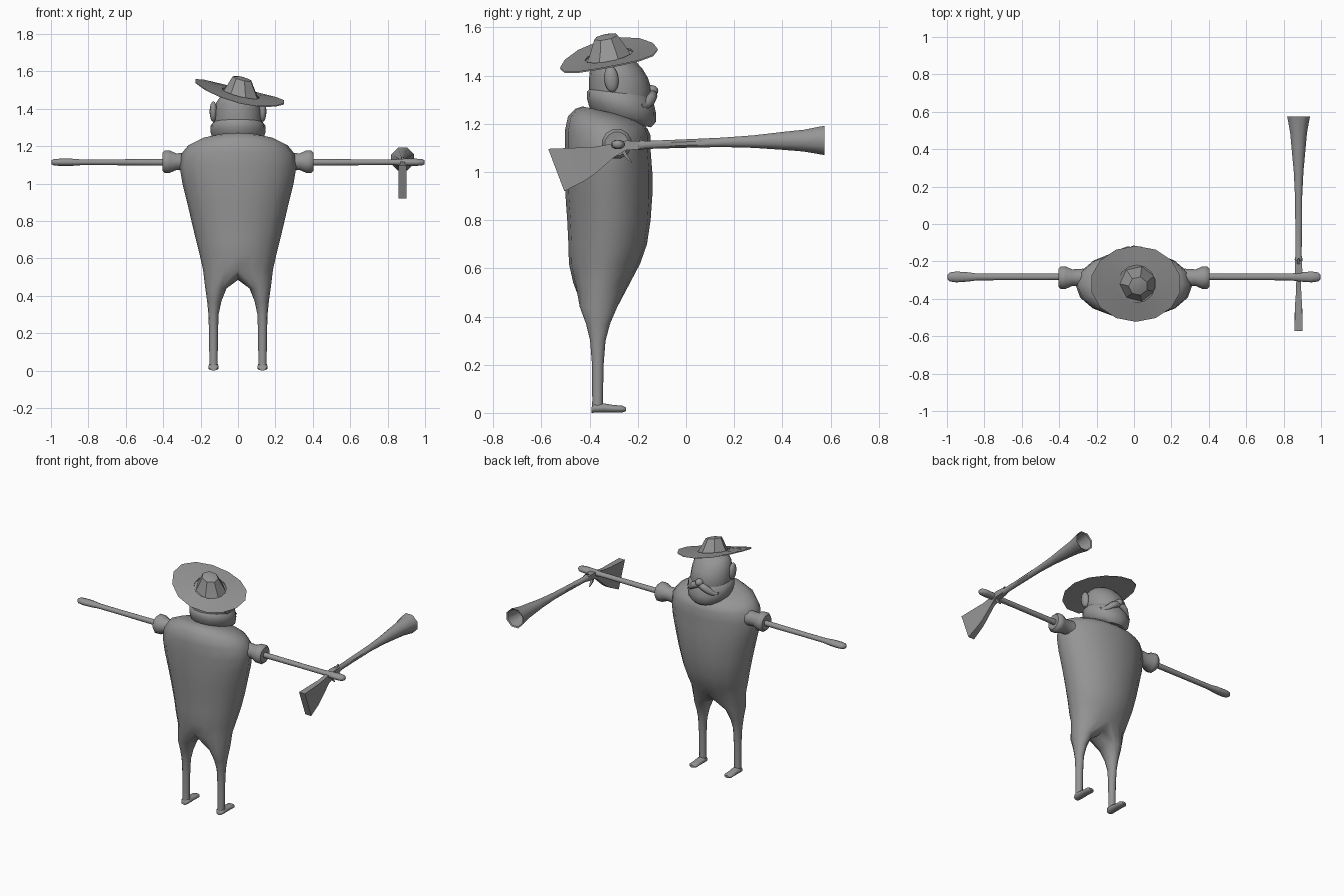
import bpy, bmesh, math
from mathutils import Vector, Matrix

if "Cube" in bpy.data.objects:
    bpy.data.objects.remove(bpy.data.objects["Cube"])

grey = bpy.data.materials.new("plain grey")
grey.diffuse_color = (0.3, 0.3, 0.3, 1)
grey.use_nodes = True
grey.node_tree.nodes["Principled BSDF"].inputs["Base Color"].default_value = grey.diffuse_color


def finish(name, bm, angle=40, recalc=True):
    if recalc:
        bmesh.ops.recalc_face_normals(bm, faces=bm.faces)
    me = bpy.data.meshes.new(name)
    bm.to_mesh(me)
    bm.free()
    me.materials.append(grey)
    ob = bpy.data.objects.new(name, me)
    bpy.context.collection.objects.link(ob)
    bpy.ops.object.select_all(action='DESELECT')
    ob.select_set(True)
    bpy.context.view_layer.objects.active = ob
    bpy.ops.object.shade_smooth_by_angle(angle=math.radians(angle))
    return ob


def bridge(bm, a, b):
    n = len(a)
    for i in range(n):
        bm.faces.new((a[i], a[(i + 1) % n], b[(i + 1) % n], b[i]))


def loft(name, rings, angle=40, caps=(True, True)):
    bm = bmesh.new()
    loops = [[bm.verts.new(p) for p in r] for r in rings]
    for a, b in zip(loops, loops[1:]):
        bridge(bm, a, b)
    for cap, loop in zip(caps, (loops[0], loops[-1])):
        if cap:
            bm.faces.new(loop)
    return finish(name, bm, angle)


def level(z, cy, rx, ry, shear=0, n=16, cx=0):
    """Horizontal oval, tipped front to back by shear."""
    pts = []
    for i in range(n):
        t = math.tau * i / n
        y = ry * math.cos(t)
        pts.append(Vector((cx + rx * math.sin(t), cy + y, z + shear * y)))
    return pts


def along(axis, pos, a, z, ra, rz, n=12):
    """Upright oval across the x or y axis."""
    pts = []
    for i in range(n):
        t = math.tau * (i + 0.5) / n
        u, w = a + ra * math.cos(t), z + rz * math.sin(t)
        pts.append((pos, u, w) if axis == 'x' else (u, pos, w))
    return pts


def ball(name, loc, scale, rot=(0, 0, 0), seg=12):
    bm = bmesh.new()
    bmesh.ops.create_uvsphere(bm, u_segments=seg, v_segments=8, radius=1)
    m = Matrix.Translation(loc)
    for ax, r in zip('XYZ', rot):
        m = m @ Matrix.Rotation(r, 4, ax)
    bm.transform(m @ Matrix.Diagonal((*scale, 1)))
    return finish(name, bm, 60)


# Body: one torso that splits into two tapering legs
torso = [(1.25, -.33, .13, .10, -.22), (1.235, -.325, .20, .135, -.2),
         (1.205, -.325, .265, .165, -.15), (1.16, -.325, .302, .178, -.05),
         (1.09, -.325, .312, .178, 0), (1.0, -.322, .297, .182, 0),
         (.9, -.32, .272, .18, 0), (.8, -.32, .249, .173, 0),
         (.7, -.325, .225, .163, 0), (.62, -.338, .205, .148, 0),
         (.54, -.35, .187, .118, 0)]
bm = bmesh.new()
loops = [[bm.verts.new(p) for p in level(*r)] for r in torso]
for a, b in zip(loops, loops[1:]):
    bridge(bm, a, b)
bm.faces.new(loops[0])
last = loops[-1]
crotch = [bm.verts.new((0, -.35 + dy, z)) for dy, z in ((-.06, .495), (0, .485), (.06, .495))]
legs = [(.44, .118, -.363, .057, .078), (.37, .127, -.365, .038, .05),
        (.30, .131, -.366, .027, .032), (.2, .131, -.366, .024, .024),
        (.05, .131, -.367, .022, .022), (.012, .131, -.367, .024, .024)]
for s in (1, -1):
    loop = [last[s * i % 16] for i in range(9)] + crotch
    for z, cx, cy, rx, ry in legs:
        nxt = []
        for k in range(12):
            t = math.radians(30 * k - 30)
            nxt.append(bm.verts.new((s * (cx + rx * math.sin(t)), cy + ry * math.cos(t), z)))
        bridge(bm, loop, nxt)
        loop = nxt
    bm.faces.new(loop)
finish("body", bm, 60)

for s, side in ((1, "right"), (-1, "left")):
    # Feet
    foot = [(-.392, .012, .02, .012), (-.38, .02, .028, .02), (-.34, .02, .028, .02),
            (-.30, .017, .027, .016), (-.265, .016, .029, .015), (-.249, .015, .016, .008)]
    loft(side + "_foot", [along('y', y, s * .131, z, a, b) for y, z, a, b in foot], 50)
    # Arms with mitten ends
    arm = [(.30, .018, .018), (.45, .018, .018), (.7, .018, .016), (.84, .019, .016),
           (.89, .026, .02), (.95, .03, .02), (.985, .025, .018), (.998, .012, .01)]
    loft(side + "_arm", [along('x', s * x, -.283, 1.114, a, b) for x, a, b in arm], 60)
    # Flared cuffs
    cuff = [(.27, .05), (.33, .046), (.365, .062), (.39, .063), (.404, .05), (.40, .018)]
    loft(side + "_cuff", [along('x', s * x, -.287, 1.117, r, r) for x, r in cuff], 50)
    # Ears and eyes
    ball(side + "_ear", (s * .132, -.31, 1.385), (.02, .03, .055), (.1, 0, 0))
    ball(side + "_eye", (s * .052, -.183, 1.38), (.014, .014, .014), seg=10)
    # Moustache half
    tache = [(0, -.138, 1.318, .012), (.03, -.138, 1.315, .024), (.06, -.148, 1.298, .025),
             (.085, -.165, 1.278, .018), (.105, -.178, 1.272, .010), (.118, -.182, 1.28, .003)]
    rings = []
    for x, y, z, r in tache:
        rings.append([(s * x, y + .8 * r * math.cos(math.tau * i / 8),
                       z + r * math.sin(math.tau * i / 8)) for i in range(8)])
    loft(side + "_moustache", rings, 60)

# Skull, tapering forward and down into the beard
skull = [(1.26, -.275, .125, .12, -.1), (1.34, -.272, .13, .13, 0), (1.39, -.28, .127, .122, 0),
         (1.43, -.29, .118, .108, 0), (1.465, -.30, .095, .085, 0), (1.485, -.305, .05, .045, 0)]
loft("head", [level(*r) for r in skull], 60)

# Beard and jaw roll around the lower head
beard = [(1.205, -.255, .10, .11, -.18), (1.235, -.262, .135, .137, -.2),
         (1.275, -.268, .147, .143, -.2), (1.31, -.272, .146, .138, -.17),
         (1.328, -.275, .133, .126, -.12)]
loft("beard", [level(*r) for r in beard], 50)
ball("nose", (0, -.145, 1.337), (.026, .03, .024))

# Hat: tilted brim with a faceted crown
TILT = Vector((-.24, .19))


def hat_ring(cx, cy, rx, ry, h, n, curl=0):
    pts = []
    for i in range(n):
        t = math.tau * (i + .5) / n
        dx, dy = rx * math.cos(t), ry * math.sin(t)
        x, y = cx + dx, cy + dy
        z = 1.478 + h + TILT.x * (x - .01) + TILT.y * (y + .32) + curl * math.cos(2 * t)
        pts.append((x, y, z))
    return pts


loft("hat_brim", [hat_ring(.01, -.32, .243, .203, 0, 14, .012),
                  hat_ring(.015, -.32, .10, .10, 0, 14),
                  hat_ring(.015, -.32, .10, .10, .006, 14),
                  hat_ring(.01, -.32, .243, .203, .005, 14, .012)], 30, (True, False))
loft("hat_crown", [hat_ring(.02, -.32, .098, .095, -.004, 7), hat_ring(.021, -.324, .076, .074, .038, 7),
                   hat_ring(.023, -.332, .052, .05, .088, 7), hat_ring(.023, -.332, .025, .025, .094, 7)], 30)

# Gun barrel flaring to an open mouth
GX = .88
barrel = [(-.21, 1.112, .018), (-.19, 1.112, .023), (-.17, 1.112, .018), (0, 1.118, .019),
          (.15, 1.123, .021), (.28, 1.126, .028), (.40, 1.129, .040), (.49, 1.13, .049),
          (.575, 1.131, .066), (.57, 1.131, .058), (.46, 1.13, .038), (.3, 1.127, .014)]
loft("gun_barrel", [along('y', y, GX, z, r, r, 8) for y, z, r in barrel], 45)

# Gun stock: flat paddle narrowing through the grip
stock = [(-.19, 1.095, 1.128, .018), (-.25, 1.09, 1.13, .02), (-.30, 1.06, 1.118, .012),
         (-.38, .99, 1.104, .015), (-.42, .963, 1.102, .018)]
rings = [[(GX - w, y, lo), (GX + w, y, lo), (GX + w, y, hi), (GX - w, y, hi)] for y, lo, hi, w in stock]
w = .022
rings.append([(GX - w, -.505, .92), (GX + w, -.505, .92), (GX + w, -.572, 1.096), (GX - w, -.572, 1.096)])
loft("gun_stock", rings, 30)

# Trigger guard and hammer
for nm, pts in (("trigger", [(-.262, 1.09, .008), (-.245, 1.06, .007), (-.225, 1.04, .003)]),
                ("hammer", [(-.215, 1.12, .008), (-.20, 1.135, .007), (-.185, 1.143, .003)])):
    loft(nm, [[(GX - r, y - r, z), (GX + r, y - r, z), (GX + r, y + r, z), (GX - r, y + r, z)]
              for y, z, r in pts], 30)
